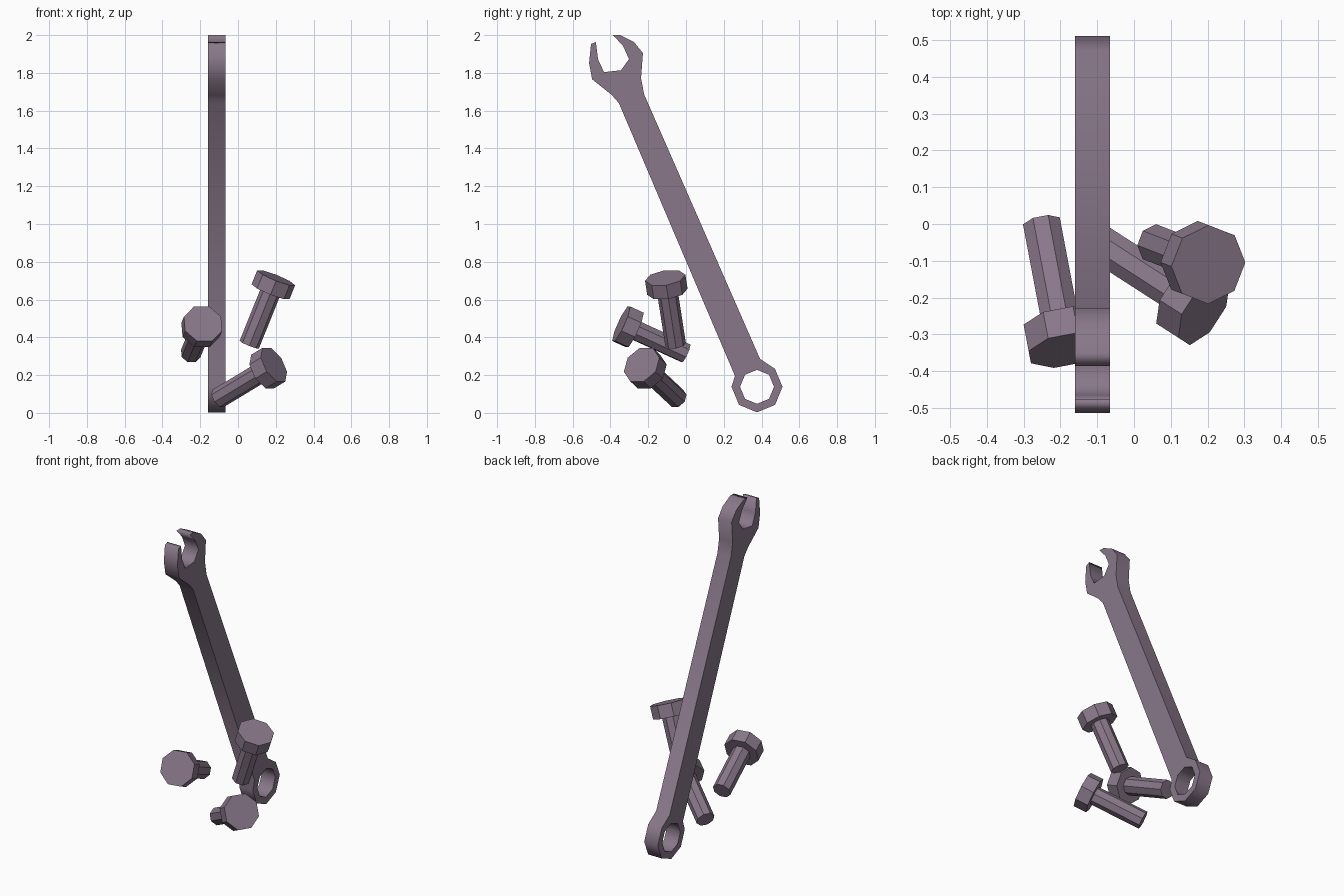
import bpy, bmesh, math
from mathutils import Vector, Matrix

if "Cube" in bpy.data.objects:
    bpy.data.objects.remove(bpy.data.objects["Cube"])

steel = bpy.data.materials.new("mauve_steel")
steel.diffuse_color = (0.25, 0.187, 0.255, 1)
steel.use_nodes = True
steel.node_tree.nodes["Principled BSDF"].inputs["Base Color"].default_value = steel.diffuse_color

# ---- spanner: flat outline with an octagonal ring hole, extruded sideways
RING = Vector((0.376, 0.138))


def ring_points(radius, first, last):
    return [(RING.x + radius * math.cos(math.radians(a)),
             RING.y + radius * math.sin(math.radians(a)))
            for a in range(first, last + 1, 45)]


outline = [
    (0.259, 0.196), (-0.355, 1.639), (-0.392, 1.682),      # left side of handle
    (-0.497, 1.766), (-0.513, 1.852), (-0.503, 1.953),     # short jaw
    (-0.477, 1.963), (-0.466, 1.873), (-0.434, 1.804),     # jaw opening
    (-0.344, 1.814), (-0.302, 1.873), (-0.333, 1.942), (-0.386, 2.0),
    (-0.349, 2.0), (-0.275, 1.963), (-0.228, 1.905),       # long jaw
    (-0.238, 1.772), (-0.222, 1.687), (0.392, 0.286),      # right side of handle
    (0.471, 0.233),
] + ring_points(0.135, 0, 0) + ring_points(0.135, -135, -45)[::-1] + ring_points(0.135, 180, 180)
hole = ring_points(0.09, 0, 315)

curve = bpy.data.curves.new("spanner_outline", 'CURVE')
curve.dimensions = '2D'
curve.fill_mode = 'BOTH'
curve.extrude = 0.0475
for pts in (outline, hole):
    s = curve.splines.new('POLY')
    s.points.add(len(pts) - 1)
    for p, (u, v) in zip(s.points, pts):
        p.co = (u, v, 0, 1)
    s.use_cyclic_u = True
curve.materials.append(steel)
spanner = bpy.data.objects.new("spanner", curve)
bpy.context.collection.objects.link(spanner)
spanner.location = (-0.1125, 0, 0)
spanner.rotation_euler = (math.pi / 2, 0, math.pi / 2)
bpy.context.view_layer.objects.active = spanner
spanner.select_set(True)
bpy.ops.object.convert(target='MESH')


# ---- bolts: octagonal shank and head along the line from tip to head centre
def bolt(name, tip, top, head_r=0.108, shank_r=0.055, head_h=0.08):
    tip, top = Vector(tip), Vector(top)
    length = (top - tip).length
    bm = bmesh.new()
    for r, z0, z1 in ((shank_r, 0, length - head_h), (head_r, length - head_h, length)):
        bmesh.ops.create_cone(
            bm, cap_ends=True, segments=8, radius1=r, radius2=r, depth=z1 - z0,
            matrix=Matrix.Translation((0, 0, (z0 + z1) / 2)) @ Matrix.Rotation(math.pi / 8, 4, 'Z'))
    mesh = bpy.data.meshes.new(name)
    bm.to_mesh(mesh)
    bm.free()
    mesh.materials.append(steel)
    ob = bpy.data.objects.new(name, mesh)
    ob.location = tip
    ob.rotation_euler = (top - tip).to_track_quat('Z', 'Y').to_euler()
    bpy.context.collection.objects.link(ob)


bolt("upright_bolt", (0.06, -0.055, 0.362), (0.202, -0.11, 0.715))
bolt("low_bolt", (-0.105, -0.045, 0.077), (0.19, -0.235, 0.255))
bolt("left_bolt", (-0.25, 0.0, 0.315), (-0.185, -0.343, 0.472))
